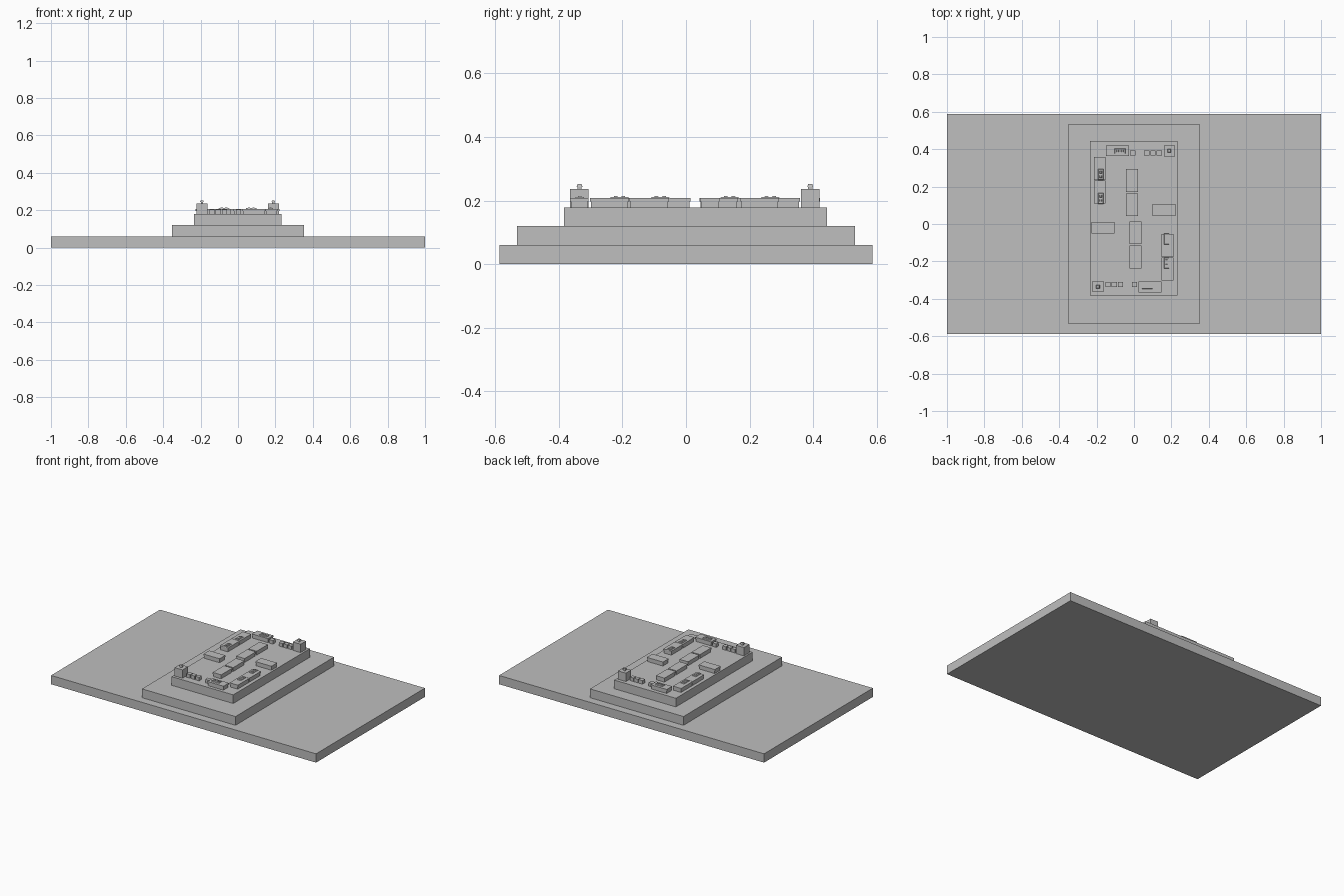
import bpy

if "Cube" in bpy.data.objects:
    bpy.data.objects.remove(bpy.data.objects["Cube"])

grey = bpy.data.materials.new("plain grey")
grey.diffuse_color = (0.52, 0.52, 0.52, 1)
grey.use_nodes = True
grey.node_tree.nodes["Principled BSDF"].inputs["Base Color"].default_value = grey.diffuse_color

# Centre about which the furniture layout repeats with a half turn
CX, CY = -0.002, 0.028
FLOOR, TOP = 0.179, 0.208


def box(name, x0, x1, y0, y1, z0, z1, taper=0.0):
    """Axis-aligned box; taper pulls in the upper face."""
    t = taper
    v = [(x0, y0, z0), (x1, y0, z0), (x1, y1, z0), (x0, y1, z0),
         (x0 + t, y0 + t, z1), (x1 - t, y0 + t, z1),
         (x1 - t, y1 - t, z1), (x0 + t, y1 - t, z1)]
    f = [(3, 2, 1, 0), (4, 5, 6, 7), (0, 1, 5, 4),
         (1, 2, 6, 5), (2, 3, 7, 6), (3, 0, 4, 7)]
    me = bpy.data.meshes.new(name)
    me.from_pydata(v, [], f)
    me.materials.append(grey)
    ob = bpy.data.objects.new(name, me)
    bpy.context.collection.objects.link(ob)
    return ob


def pair(name, x0, x1, y0, y1, z0, z1, taper=0.0):
    """A part and its half-turn twin."""
    box(name + "_back", x0, x1, y0, y1, z0, z1, taper)
    box(name + "_front", 2 * CX - x1, 2 * CX - x0,
        2 * CY - y1, 2 * CY - y0, z0, z1, taper)


def table(name, x0, x1, y0, y1):
    """Counter body under a slightly overhanging slab."""
    i = 0.003
    pair(name + "_body", x0 + i, x1 - i, y0 + i, y1 - i, FLOOR, 0.197)
    pair(name + "_slab", x0, x1, y0, y1, 0.197, TOP)


def device(name, x, y, along_x):
    """Low item on a desk: thin base with a small raised block at each end."""
    a, b = (0.029, 0.014) if along_x else (0.014, 0.029)
    pair(name + "_base", x - a, x + a, y - b, y + b, TOP, TOP + 0.004, 0.002)
    for s in (-1, 1):
        px, py = (x + s * 0.012, y) if along_x else (x, y + s * 0.012)
        pair(name + "_block", px - 0.006, px + 0.006, py - 0.006, py + 0.006,
             TOP + 0.004, TOP + 0.007, 0.001)


# Stepped platforms
box("base_platform", -1, 1, -0.587, 0.587, 0, 0.06)
box("middle_platform", -0.353, 0.353, -0.531, 0.531, 0.06, 0.12)
box("upper_platform", -0.234, 0.232, -0.383, 0.443, 0.12, FLOOR)

# Corner desks with devices
table("end_desk", -0.150, -0.028, 0.363, 0.421)
device("end_desk_device", -0.075, 0.390, True)
table("side_desk_a", -0.214, -0.152, 0.235, 0.358)
device("side_device_a", -0.178, 0.265, False)
table("side_desk_b", -0.214, -0.152, 0.110, 0.233)
device("side_device_b", -0.178, 0.137, False)

# Central tables and the two side tables
table("centre_table_a", -0.043, 0.021, 0.172, 0.293)
table("centre_table_b", -0.043, 0.021, 0.042, 0.163)
table("cross_table", 0.100, 0.222, 0.044, 0.106)

# Stools
for i, x in enumerate((-0.021, 0.054, 0.088, 0.121)):
    pair("stool_%d" % i, x, x + 0.028, 0.365, 0.393, FLOOR, 0.203)

# Tall corner cabinets with a small stacked ornament
pair("cabinet", 0.160, 0.219, 0.362, 0.420, FLOOR, 0.236)
pair("ornament_stem", 0.183, 0.195, 0.384, 0.397, 0.236, 0.243)
pair("ornament_cap", 0.179, 0.199, 0.381, 0.400, 0.243, 0.252, 0.003)
